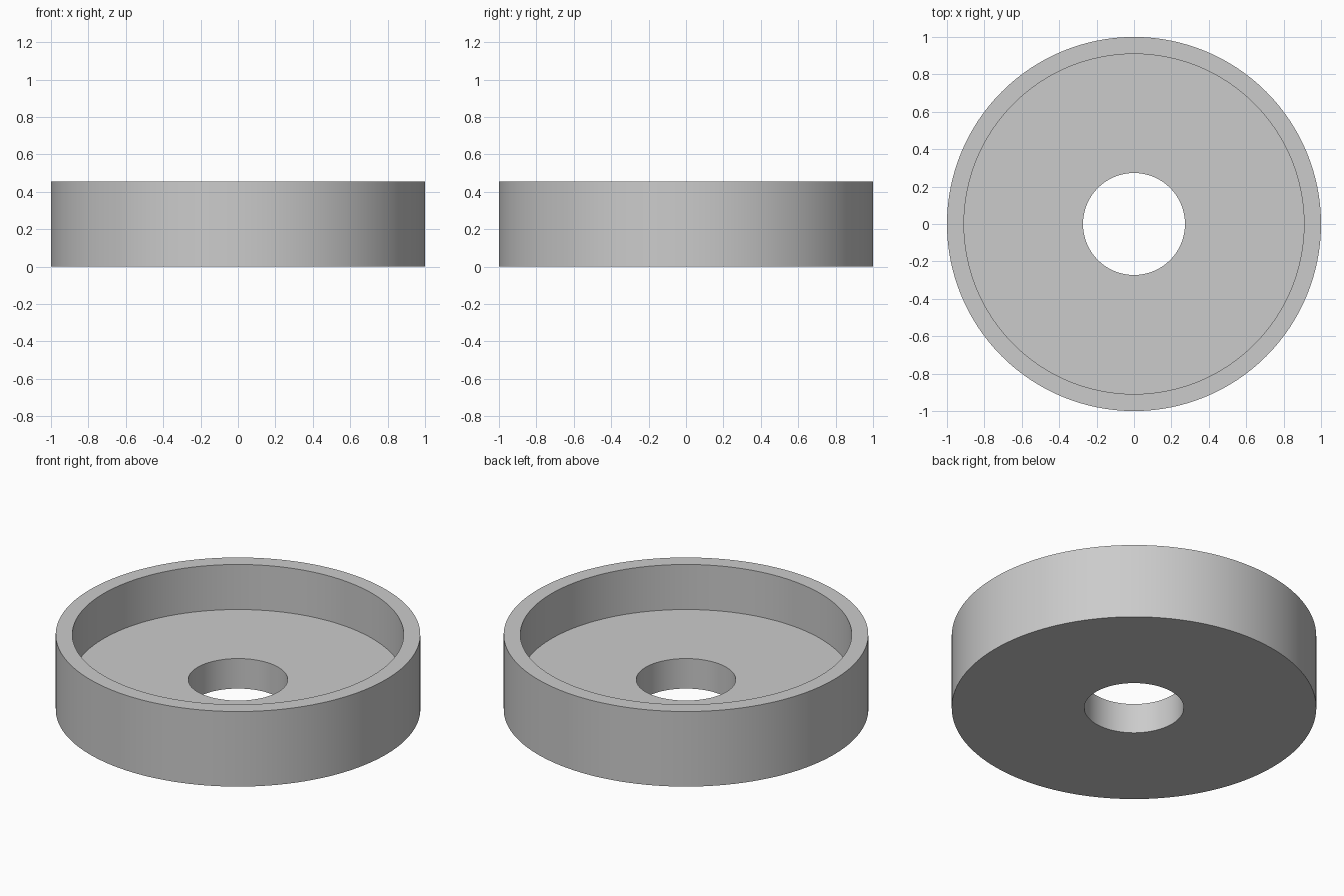
import bpy
import bmesh
from math import cos, sin, tau, radians

cube = bpy.data.objects.get("Cube")
if cube:
    bpy.data.objects.remove(cube, do_unlink=True)

SEGMENTS = 128
UNIT = 1 / 11  # outer radius is eleven units

# Cross-section as (radius, height), a closed loop turned about z
PROFILE = [(3, 0), (11, 0), (11, 5), (10, 5), (10, 2), (3, 2)]


def lathe(name, profile, material):
    bm = bmesh.new()
    rings = []
    for r, z in profile:
        rings.append([bm.verts.new((r * UNIT * cos(tau * i / SEGMENTS),
                                    r * UNIT * sin(tau * i / SEGMENTS),
                                    z * UNIT)) for i in range(SEGMENTS)])
    for k, ring in enumerate(rings):
        after = rings[(k + 1) % len(rings)]
        for i in range(SEGMENTS):
            j = (i + 1) % SEGMENTS
            bm.faces.new((ring[i], ring[j], after[j], after[i]))
    bmesh.ops.recalc_face_normals(bm, faces=bm.faces)
    mesh = bpy.data.meshes.new(name)
    bm.to_mesh(mesh)
    bm.free()
    mesh.materials.append(material)
    obj = bpy.data.objects.new(name, mesh)
    bpy.context.collection.objects.link(obj)
    return obj


# Plain grey
grey = bpy.data.materials.new("light_grey")
grey.use_nodes = True
colour = (0.6, 0.6, 0.6, 1)
grey.diffuse_color = colour
grey.node_tree.nodes["Principled BSDF"].inputs["Base Color"].default_value = colour

# Round cup with a raised rim and a centre hole
cup = lathe("flanged_cup", PROFILE, grey)
bpy.ops.object.select_all(action="DESELECT")
cup.select_set(True)
bpy.context.view_layer.objects.active = cup
bpy.ops.object.shade_smooth_by_angle(angle=radians(30))
